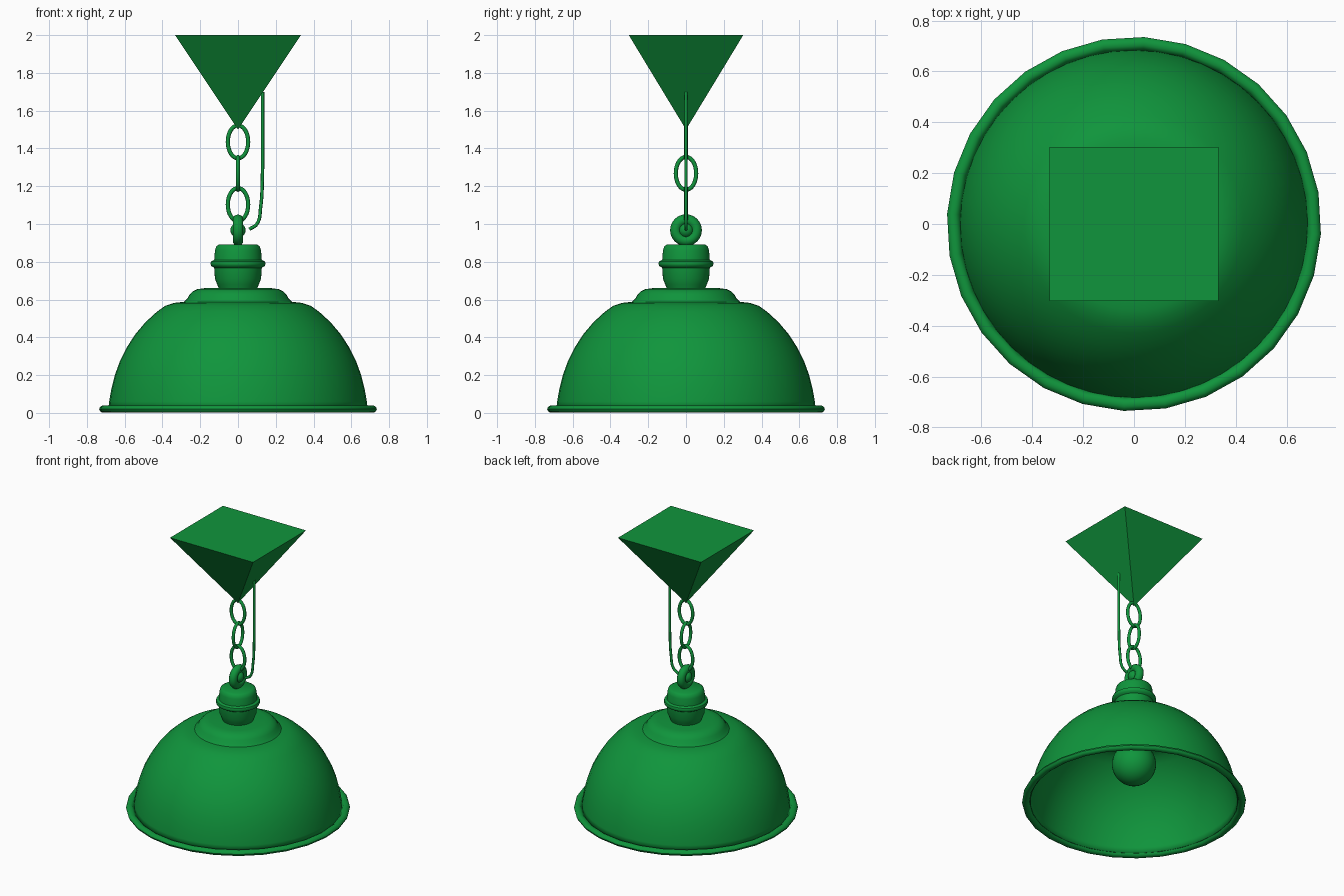
import bpy, bmesh
from math import pi, sin, cos, radians
from mathutils import Matrix, Vector

cube = bpy.data.objects.get("Cube")
if cube:
    bpy.data.objects.remove(cube)

green = bpy.data.materials.new("green enamel")
COLOUR = (0.005, 0.30, 0.045, 1)
green.diffuse_color = COLOUR
green.use_nodes = True
green.node_tree.nodes["Principled BSDF"].inputs["Base Color"].default_value = COLOUR


def finish(name, bm, smooth=True):
    bmesh.ops.remove_doubles(bm, verts=bm.verts, dist=1e-5)
    bmesh.ops.recalc_face_normals(bm, faces=bm.faces)
    mesh = bpy.data.meshes.new(name)
    bm.to_mesh(mesh)
    bm.free()
    obj = bpy.data.objects.new(name, mesh)
    bpy.context.collection.objects.link(obj)
    mesh.materials.append(green)
    if smooth:
        bpy.ops.object.select_all(action="DESELECT")
        obj.select_set(True)
        bpy.context.view_layer.objects.active = obj
        bpy.ops.object.shade_smooth_by_angle(angle=radians(40))
    return obj


def lathe(name, profile, steps=48, phase=0.0):
    """Spin a list of (radius, height) points around the z axis."""
    bm = bmesh.new()
    verts = [bm.verts.new((r * cos(phase), r * sin(phase), z)) for r, z in profile]
    edges = [bm.edges.new(pair) for pair in zip(verts, verts[1:])]
    bmesh.ops.spin(bm, geom=verts + edges, cent=(0, 0, 0), axis=(0, 0, 1),
                   angle=2 * pi, steps=steps)
    return finish(name, bm)


def ring(name, centre, half_width, half_height, tube, along_y=False):
    """Upright oval ring, standing in the xz plane or the yz plane."""
    bm = bmesh.new()
    n, m = 32, 10
    loops = []
    for i in range(n):
        a = 2 * pi * i / n
        middle = Vector((half_width * cos(a), 0, half_height * sin(a)))
        out = Vector((half_height * cos(a), 0, half_width * sin(a))).normalized()
        loops.append([bm.verts.new(middle + tube * (out * cos(b) + Vector((0, sin(b), 0))))
                      for b in (2 * pi * j / m for j in range(m))])
    for i in range(n):
        a, b = loops[i], loops[(i + 1) % n]
        for j in range(m):
            k = (j + 1) % m
            bm.faces.new((a[j], a[k], b[k], b[j]))
    if along_y:
        bm.transform(Matrix.Rotation(pi / 2, 4, "Z"))
    bm.transform(Matrix.Translation(centre))
    return finish(name, bm)


# Ceiling mount: inverted pyramid
bm = bmesh.new()
tip = bm.verts.new((0, 0, 1.5))
top = [bm.verts.new((sx * 0.333, sy * 0.303, 2))
       for sx, sy in ((-1, -1), (1, -1), (1, 1), (-1, 1))]
bm.faces.new(top)
for i in range(4):
    bm.faces.new((top[i], tip, top[(i + 1) % 4]))
finish("ceiling_mount", bm, smooth=False)

# Chain: alternating oval links
for i, z in enumerate((1.435, 1.268, 1.103)):
    ring(f"chain_link_{i + 1}", (0, 0, z), 0.054, 0.087, 0.011, along_y=i == 1)

# Hanging eye with a filled centre
ring("hanging_eye", (0, 0, 0.967), 0.055, 0.055, 0.029, along_y=True)
bm = bmesh.new()
bmesh.ops.create_uvsphere(bm, u_segments=20, v_segments=12, radius=0.04)
bm.transform(Matrix.Translation((0, 0, 0.967)))
finish("eye_plug", bm)

# Lamp holder
lathe("lamp_holder", [(0, 0.892), (0.1, 0.892), (0.115, 0.882), (0.122, 0.86),
                      (0.126, 0.81), (0.142, 0.802), (0.146, 0.79), (0.142, 0.778),
                      (0.126, 0.768), (0.122, 0.71), (0.11, 0.68), (0.1, 0.655)])

# Shade collar and dome
lathe("shade_collar", [(0, 0.66), (0.18, 0.66), (0.215, 0.655), (0.24, 0.643),
                       (0.257, 0.625), (0.268, 0.605), (0.285, 0.588)])
dome = lathe("shade_dome", [(0.09, 0.588), (0.285, 0.588), (0.34, 0.582), (0.385, 0.567),
                            (0.43, 0.535), (0.49, 0.48), (0.545, 0.415), (0.59, 0.345),
                            (0.625, 0.275), (0.652, 0.2), (0.671, 0.125),
                            (0.682, 0.06), (0.687, 0.02)])
shell = dome.modifiers.new("thickness", "SOLIDIFY")
shell.thickness = 0.008
shell.offset = -1

# Rolled rim, coarser than the dome
section = [(0.711 + 0.025 * cos(a), 0.02 + 0.02 * sin(a))
           for a in (2 * pi * i / 10 for i in range(11))]
lathe("shade_rim", section, steps=28, phase=radians(9.76))

# Bulb and its neck
bulb = [(0.145 * sin(a), 0.3 - 0.145 * cos(a)) for a in (pi * 0.8 * i / 14 for i in range(15))]
lathe("bulb", bulb + [(0.07, 0.45), (0.065, 0.6)], steps=32)

# Power cable hanging beside the chain
curve = bpy.data.curves.new("power_cable", "CURVE")
curve.dimensions = "3D"
curve.bevel_depth = 0.009
curve.bevel_resolution = 2
curve.use_fill_caps = True
path = [(0.13, 1.7), (0.13, 1.45), (0.129, 1.25), (0.12, 1.09), (0.1, 1.0), (0.06, 0.972)]
spline = curve.splines.new("BEZIER")
spline.bezier_points.add(len(path) - 1)
for point, (x, z) in zip(spline.bezier_points, path):
    point.co = (x, 0, z)
    point.handle_left_type = point.handle_right_type = "AUTO"
curve.materials.append(green)
bpy.context.collection.objects.link(bpy.data.objects.new("power_cable", curve))
